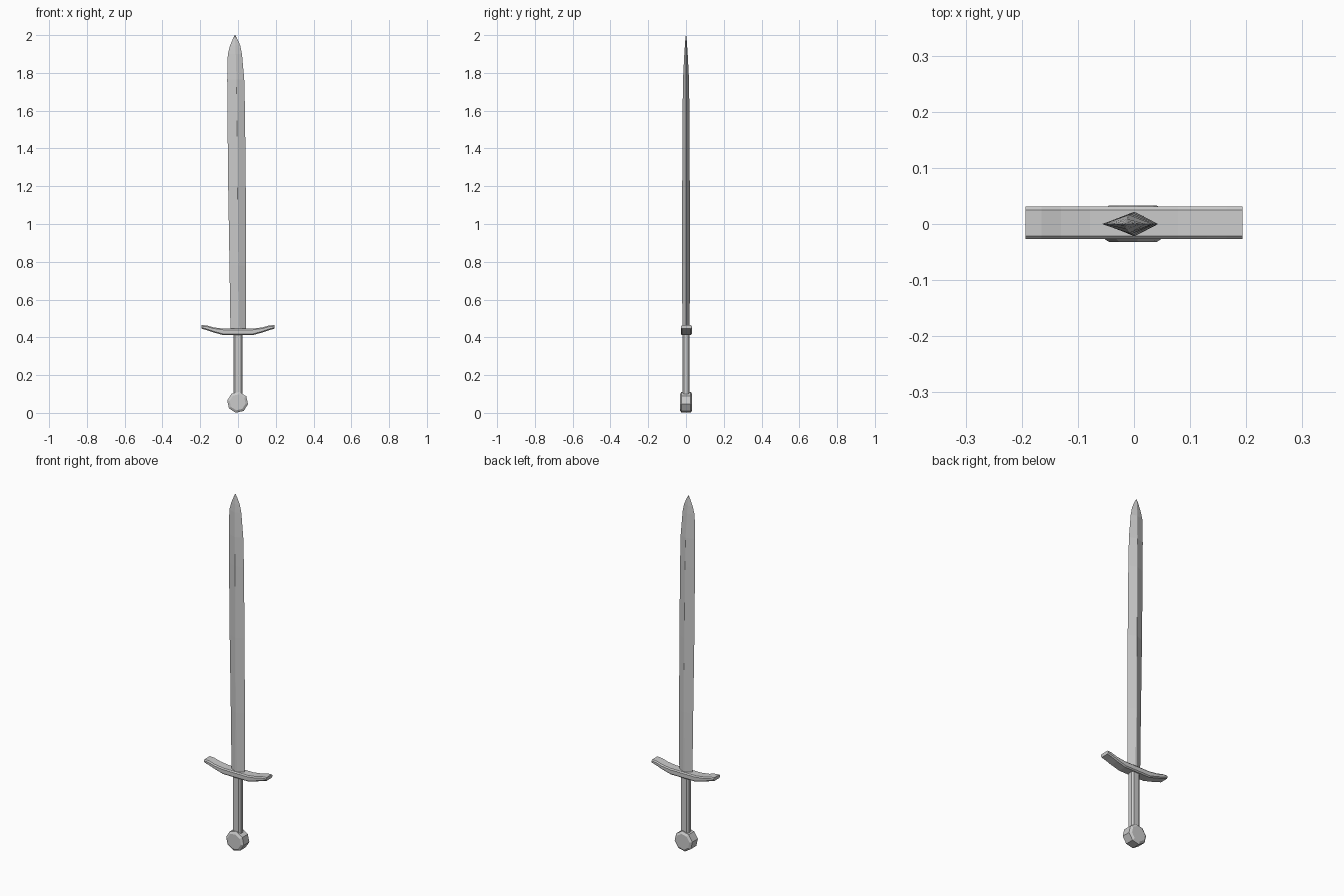
import bpy, math

if "Cube" in bpy.data.objects:
    bpy.data.objects.remove(bpy.data.objects["Cube"])


def loft(name, rings):
    """Skin a list of equal-length rings and cap both ends."""
    n = len(rings[0])
    verts = [p for ring in rings for p in ring]
    faces = [(k * n + i, k * n + (i + 1) % n, (k + 1) * n + (i + 1) % n, (k + 1) * n + i)
             for k in range(len(rings) - 1) for i in range(n)]
    faces += [tuple(reversed(range(n))), tuple(range(len(verts) - n, len(verts)))]
    mesh = bpy.data.meshes.new(name)
    mesh.from_pydata(verts, [], faces)
    ob = bpy.data.objects.new(name, mesh)
    bpy.context.collection.objects.link(ob)
    return ob


# blade: flattened diamond section, leaning slightly left towards the tip
# z, left edge, right edge, ridge x, half thickness, ridge half width
blade_sections = [
    (0.43, -0.040, 0.042, 0.001, 0.019, 0.006),
    (0.78, -0.045, 0.043, 0.000, 0.021, 0.002),
    (1.20, -0.052, 0.041, -0.003, 0.020, 0.001),
    (1.60, -0.056, 0.037, -0.006, 0.018, 0.001),
    (1.765, -0.057, 0.033, -0.009, 0.016, 0.001),
    (1.90, -0.054, 0.021, -0.013, 0.009, 0.001),
    (1.945, -0.042, 0.012, -0.015, 0.006, 0.001),
    (1.985, -0.025, -0.006, -0.016, 0.003, 0.0005),
    (2.00, -0.017, -0.015, -0.016, 0.0005, 0.0003),
]
loft("blade", [[(l, 0, z), (m - f, -h, z), (m + f, -h, z),
                (r, 0, z), (m + f, h, z), (m - f, h, z)]
               for z, l, r, m, h, f in blade_sections])

# crossguard: chamfered bar swept along an upturned curve
# x, bottom z, top z for the right half
half = [(0.0, 0.412, 0.446), (0.078, 0.412, 0.446), (0.13, 0.426, 0.453),
        (0.165, 0.438, 0.463), (0.193, 0.446, 0.465)]
stations = [(-x, b, t) for x, b, t in reversed(half[1:])] + half
W, C, Y = 0.029, 0.006, 0.002
loft("crossguard", [[(x, Y - W + C, b), (x, Y + W - C, b), (x, Y + W, b + C), (x, Y + W, t - C),
                     (x, Y + W - C, t), (x, Y - W + C, t), (x, Y - W, t - C), (x, Y - W, b + C)]
                    for x, b, t in stations])

# grip: chamfered rectangular bar
gx, gy, gc = 0.025, 0.019, 0.008
section = [(gx, -gy + gc), (gx, gy - gc), (gx - gc, gy), (-gx + gc, gy),
           (-gx, gy - gc), (-gx, -gy + gc), (-gx + gc, -gy), (gx - gc, -gy)]
loft("grip", [[(x, y, z) for x, y in section] for z in (0.09, 0.425)])


# pommel: octagonal disc with bevelled faces
def octagon(y, r):
    return [(-0.002 + r * math.cos(a), y, 0.056 - r * math.sin(a))
            for a in (math.radians(10 + 45 * i) for i in range(8))]


loft("pommel", [octagon(y, r) for y, r in
                ((-0.032, 0.043), (-0.024, 0.056), (0.025, 0.056), (0.033, 0.043))])
